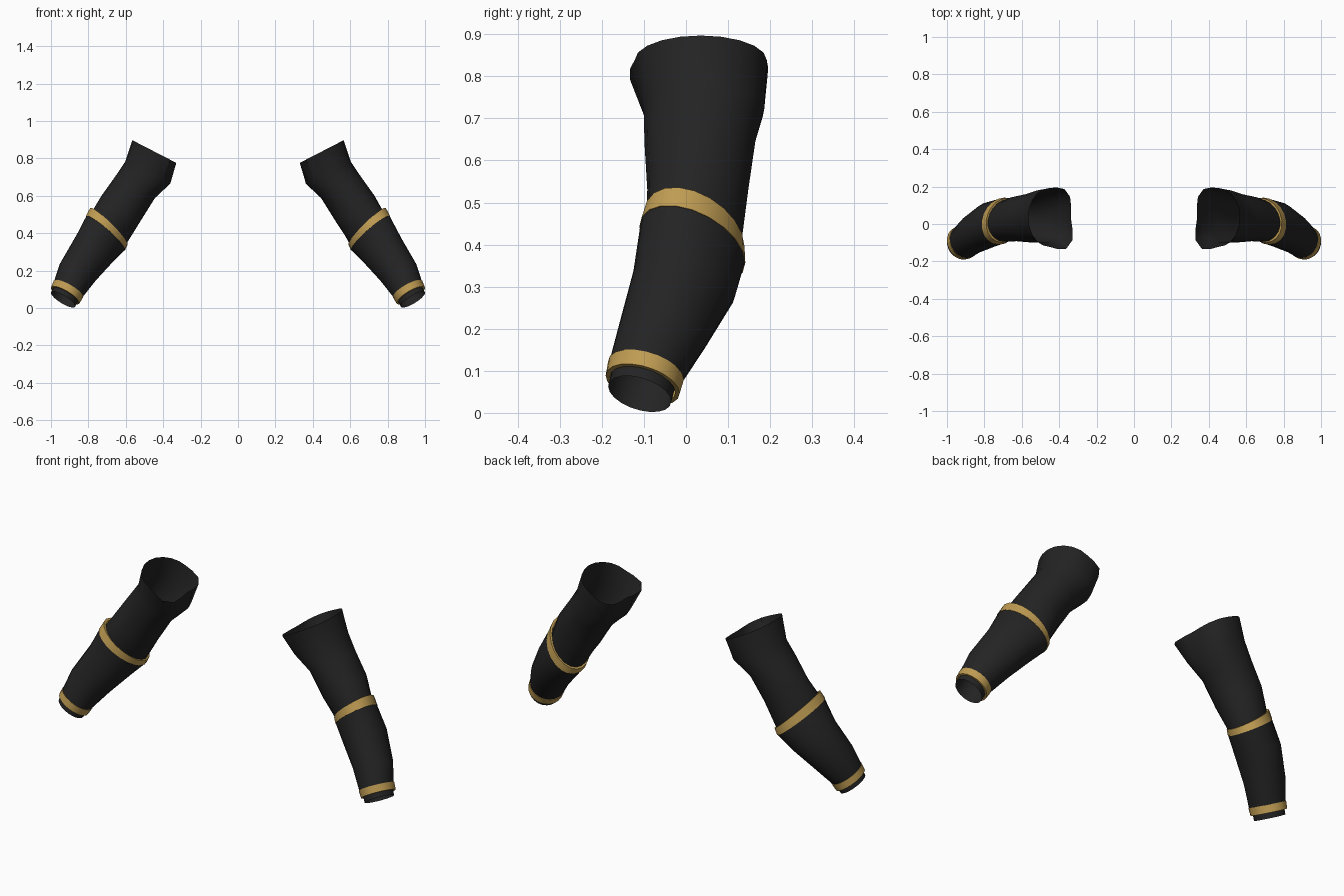
import bpy, bmesh, math
from mathutils import Vector

SIDES = 20

cube = bpy.data.objects.get("Cube")
if cube:
    bpy.data.objects.remove(cube)


def material(name, colour):
    mat = bpy.data.materials.new(name)
    mat.use_nodes = True
    mat.diffuse_color = (*colour, 1)
    bsdf = mat.node_tree.nodes["Principled BSDF"]
    bsdf.inputs["Base Color"].default_value = (*colour, 1)
    bsdf.inputs["Roughness"].default_value = 0.8
    return mat


black = material("black cloth", (0.017, 0.017, 0.017))
gold = material("gold trim", (0.52, 0.33, 0.085))


def ring(inner, outer, y, depth, lean=(0, 0), square=0, scale=1):
    """Skewed ellipse between an inner and an outer (x, z) point."""
    a, b = Vector((inner[0], y, inner[1])), Vector((outer[0], y, outer[1]))
    centre, across = (a + b) / 2, (b - a) / 2
    along = Vector((lean[0], 1, lean[1])) * depth
    points = []
    for i in range(SIDES):
        t = 2 * math.pi * i / SIDES
        c, s = math.cos(t), math.sin(t)
        swell = scale
        if c < 0:  # squarer towards the body, most of all at the front
            swell += square * math.sin(2 * t) ** 2 * (1 if s < 0 else 0.6)
        points.append(centre + (across * c + along * s) * swell)
    return points


def loft(name, rings, mat, side):
    bm = bmesh.new()
    loops = [[bm.verts.new((p.x * side, p.y, p.z)) for p in r] for r in rings]
    for top, low in zip(loops, loops[1:]):
        for i in range(SIDES):
            j = (i + 1) % SIDES
            quad = [top[i], low[i], low[j], top[j]]
            bm.faces.new(quad if side > 0 else quad[::-1])
    mesh = bpy.data.meshes.new(name)
    bm.to_mesh(mesh)
    bm.free()
    mesh.materials.append(mat)
    obj = bpy.data.objects.new(name, mesh)
    bpy.context.collection.objects.link(obj)
    bpy.ops.object.select_all(action="DESELECT")
    obj.select_set(True)
    bpy.context.view_layer.objects.active = obj
    bpy.ops.object.shade_smooth_by_angle(angle=math.radians(40))


# Leans of the cuff rim and of the wrist
RIM, MID, WRIST = (-0.12, -0.34), (0, -0.24), (0.146, -0.24)

# Sleeve from shoulder to wrist
sleeve = [
    ring((0.338, 0.78), (0.565, 0.897), 0.035, 0.157, square=0.36),
    ring((0.362, 0.665), (0.604, 0.78), 0.043, 0.143, square=0.12),
    ring((0.444, 0.588), (0.655, 0.705), 0.033, 0.132),
    ring((0.524, 0.46), (0.73, 0.60), 0.028, 0.12),
    ring((0.60, 0.345), (0.785, 0.50), 0.017, 0.112, RIM),
    ring((0.69, 0.25), (0.86, 0.36), 0, 0.10, MID),
    ring((0.78, 0.16), (0.93, 0.225), -0.05, 0.083, MID),
    ring((0.845, 0.055), (0.975, 0.135), -0.097, 0.076, WRIST),
    ring((0.871, 0.006), (0.999, 0.084), -0.11, 0.075, WRIST),
]

# Rim and wrist edges shared by the cuff and its trims
rim_top = ((0.590, 0.345), (0.79, 0.528), 0.02, 0.119, RIM)
rim_low = ((0.604, 0.317), (0.813, 0.483), 0.015, 0.126, RIM)
hem_top = ((0.829, 0.056), (0.985, 0.146), -0.095, 0.09, WRIST)
hem_low = ((0.849, 0.023), (0.999, 0.112), -0.103, 0.088, WRIST)

cuff = [
    ring(*rim_low, scale=0.985),
    ring((0.67, 0.246), (0.875, 0.37), -0.004, 0.121, MID),
    ring((0.758, 0.15), (0.953, 0.235), -0.053, 0.104, MID),
    ring(*hem_top, scale=0.97),
]


def trim(top, low):
    return [ring(*top, scale=0.9), ring(*top), ring(*low), ring(*low, scale=0.88)]


for side, label in ((1, "left"), (-1, "right")):
    loft(label + "_sleeve", sleeve, black, side)
    loft(label + "_forearm_cuff", cuff, black, side)
    loft(label + "_elbow_trim", trim(rim_top, rim_low), gold, side)
    loft(label + "_wrist_trim", trim(hem_top, hem_low), gold, side)
